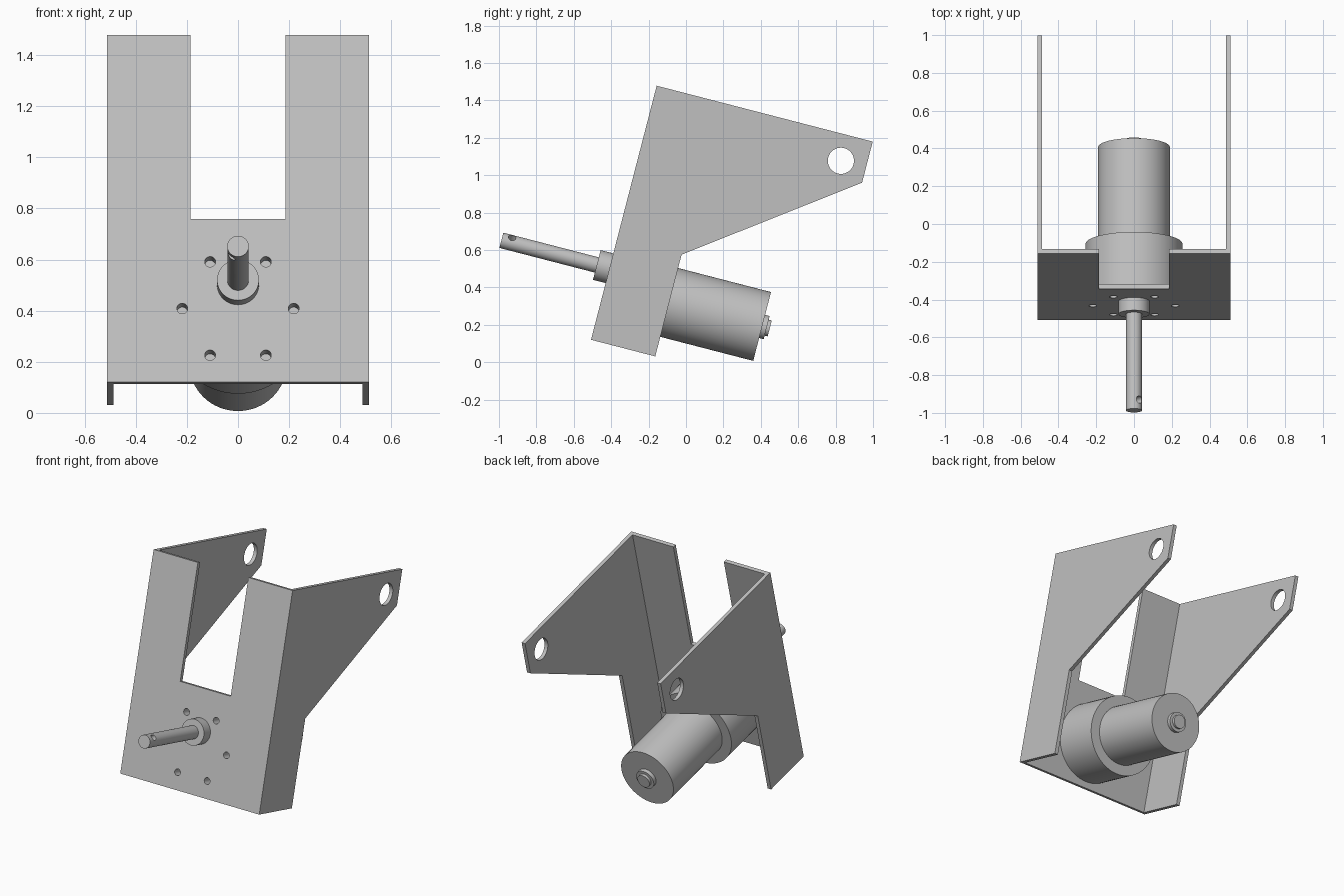
import bpy, bmesh, math
from mathutils import Matrix, Vector

cube = bpy.data.objects.get("Cube")
if cube:
    bpy.data.objects.remove(cube, do_unlink=True)

# The whole assembly leans back: local y is depth behind the plate, z runs up it
LEAN = Matrix.Translation((0, -0.508, 0.12)) @ Matrix.Rotation(math.radians(-14.5), 4, 'X')
HALF, THICK = 0.512, 0.025
MOTOR_Z, SHAFT_Z = 0.298, 0.395

steel = bpy.data.materials.new("light_grey_metal")
steel.use_nodes = True
grey = (0.53, 0.53, 0.53, 1)
steel.diffuse_color = grey
steel.node_tree.nodes["Principled BSDF"].inputs["Base Color"].default_value = grey


def finish(name, bm):
    bmesh.ops.recalc_face_normals(bm, faces=bm.faces)
    mesh = bpy.data.meshes.new(name)
    bm.to_mesh(mesh)
    bm.free()
    mesh.materials.append(steel)
    obj = bpy.data.objects.new(name, mesh)
    obj.matrix_world = LEAN
    bpy.context.collection.objects.link(obj)
    return obj


def prism(name, profile, x0, x1):
    """Extrude a (depth, height) outline across the width."""
    bm = bmesh.new()
    face = bm.faces.new([bm.verts.new((x0, y, z)) for y, z in profile])
    new = bmesh.ops.extrude_face_region(bm, geom=[face])["geom"]
    verts = [v for v in new if isinstance(v, bmesh.types.BMVert)]
    bmesh.ops.translate(bm, verts=verts, vec=(x1 - x0, 0, 0))
    return finish(name, bm)


def box(name, half_x, y0, y1, z0, z1):
    return prism(name, [(y0, z0), (y1, z0), (y1, z1), (y0, z1)], -half_x, half_x)


def rod(name, start, end, radius, sides=64):
    a, b = Vector(start), Vector(end)
    bm = bmesh.new()
    turn = (b - a).to_track_quat('Z', 'Y').to_matrix().to_4x4()
    bmesh.ops.create_cone(bm, cap_ends=True, segments=sides, radius1=radius, radius2=radius,
                          depth=(b - a).length, matrix=Matrix.Translation((a + b) / 2) @ turn)
    return finish(name, bm)


def axial(name, y0, y1, z, radius, x=0, sides=64):
    return rod(name, (x, y0, z), (x, y1, z), radius, sides)


def activate(obj):
    bpy.ops.object.select_all(action='DESELECT')
    obj.select_set(True)
    bpy.context.view_layer.objects.active = obj


def cut(obj, cutters):
    for c in cutters:
        c.hide_render = True
        mod = obj.modifiers.new("cut", 'BOOLEAN')
        mod.operation, mod.solver, mod.object = 'DIFFERENCE', 'EXACT', c
        activate(obj)
        bpy.ops.object.modifier_apply(modifier=mod.name)


# Folded bracket: side outline across the full width, hollowed and slotted
bracket = prism("bracket", [(0, 0), (0, 1.403), (1.193, 1.403), (1.193, 1.176),
                            (0.355, 0.562), (0.355, 0)], -HALF, HALF)
hollow = box("hollow_cutter", HALF - THICK, THICK, 2, -1, 2)
slot = box("slot_cutter", 0.186, -1, 1, 0.659, 2)
eyes = rod("eye_cutter", (-1, 1.054, 1.261), (1, 1.054, 1.261), 0.07)

# Ring of six screw holes through the plate into the gearbox
screws = []
for i in range(6):
    a = math.radians(60 * i)
    screws.append(axial("screw_cutter", -0.1, 0.06, MOTOR_Z + 0.218 * math.sin(a),
                        0.021, 0.218 * math.cos(a), 32))
cut(bracket, [hollow, slot, eyes] + screws)

# Gear motor behind the plate
gearbox = axial("gearbox", THICK, 0.338, MOTOR_Z, 0.257)
cut(gearbox, screws)
motor = axial("motor_body", 0.338, 0.868, MOTOR_Z, 0.19)
bearing = axial("rear_bearing", 0.868, 0.893, MOTOR_Z, 0.064)
stub = axial("rear_stub", 0.893, 0.91, MOTOR_Z, 0.044)

# Offset output shaft with its collar and diagonal pin hole
collar = axial("shaft_collar", -0.07, 0, SHAFT_Z, 0.082)
shaft = axial("output_shaft", -0.597, -0.07, SHAFT_Z, 0.042)
pin = rod("pin_cutter", (-0.1, -0.545, SHAFT_Z - 0.1), (0.1, -0.545, SHAFT_Z + 0.1), 0.02, 32)
cut(shaft, [pin])

for helper in [hollow, slot, eyes, pin] + screws:
    bpy.data.objects.remove(helper, do_unlink=True)

for part in (bracket, gearbox, motor, bearing, stub, collar, shaft):
    activate(part)
    bpy.ops.object.shade_smooth_by_angle(angle=math.radians(30))
